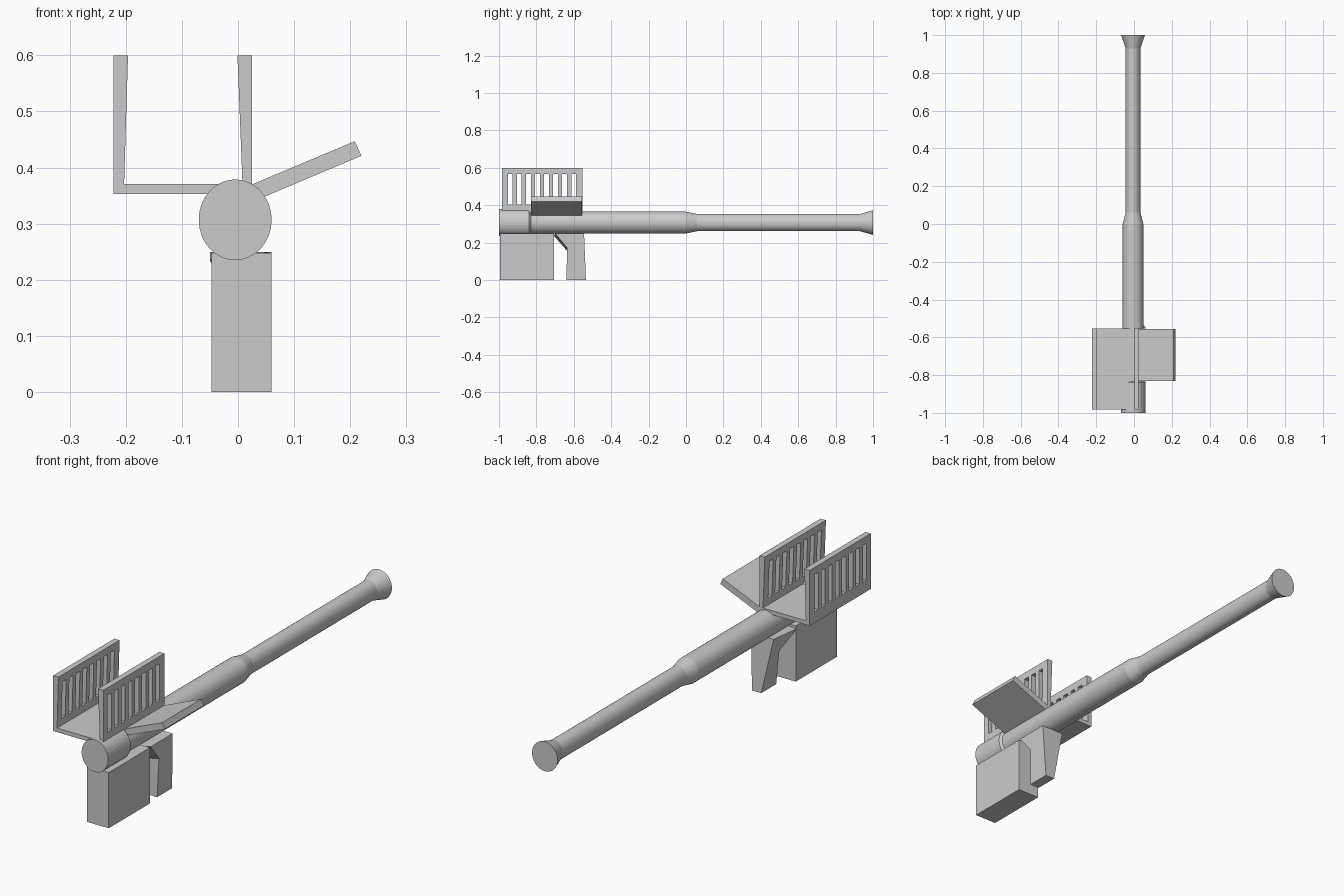
import bpy, bmesh, math

if "Cube" in bpy.data.objects:
    bpy.data.objects.remove(bpy.data.objects["Cube"])

CX, CZ = -0.005, 0.307   # tube axis


def finish(name, bm):
    bmesh.ops.recalc_face_normals(bm, faces=bm.faces)
    me = bpy.data.meshes.new(name)
    bm.to_mesh(me)
    bm.free()
    ob = bpy.data.objects.new(name, me)
    bpy.context.collection.objects.link(ob)
    return ob


def loft(bm, rings):
    """Skin a list of equal-length point rings and cap both ends."""
    vs = [[bm.verts.new(p) for p in r] for r in rings]
    n = len(vs[0])
    for a, b in zip(vs, vs[1:]):
        for i in range(n):
            j = (i + 1) % n
            bm.faces.new((a[i], a[j], b[j], b[i]))
    bm.faces.new(vs[0])
    bm.faces.new(vs[-1])


def prism_y(name, xz, y0, y1):
    """Extrude an x-z profile along y."""
    bm = bmesh.new()
    loft(bm, [[(x, y, z) for x, z in xz] for y in (y0, y1)])
    return finish(name, bm)


def box(bm, x0, x1, y0, y1, z0, z1):
    loft(bm, [[(x0, y, z0), (x1, y, z0), (x1, y, z1), (x0, y, z1)] for y in (y0, y1)])


# Tube: stepped, slightly oval lathe along y (y, x radius, z radius)
SIDES = 32
profile = [(-1.0, 0.065, 0.072), (-0.84, 0.065, 0.072), (-0.83, 0.055, 0.058),
           (0.0, 0.055, 0.058), (0.06, 0.039, 0.046), (0.93, 0.039, 0.046),
           (1.0, 0.063, 0.066)]
bm = bmesh.new()
loft(bm, [[(CX + rx * math.cos(2 * math.pi * i / SIDES), y,
            CZ + rz * math.sin(2 * math.pi * i / SIDES)) for i in range(SIDES)]
          for y, rx, rz in profile])
finish("launch_tube", bm)

# Box under the rear of the tube
bm = bmesh.new()
box(bm, -0.047, 0.06, -0.995, -0.705, 0.0, 0.248)
finish("rear_box", bm)

# Grip: side profile, narrowing towards the bottom
bm = bmesh.new()
loft(bm, [
    [(0.06, -0.700, 0.25), (0.055, -0.635, 0.172), (0.05, -0.64, 0.0),
     (0.05, -0.535, 0.0), (0.06, -0.545, 0.25)],
    [(-0.05, -0.705, 0.235), (-0.015, -0.635, 0.155), (0.004, -0.64, 0.0),
     (0.004, -0.535, 0.0), (-0.05, -0.545, 0.25)]])
finish("grip", bm)

# Open cradle: floor with two upright walls
cradle = prism_y("cradle", [(-0.222, 0.353), (0.025, 0.353), (0.025, 0.6), (-0.001, 0.6),
                            (0.008, 0.371), (-0.203, 0.371), (-0.196, 0.6), (-0.222, 0.6)],
                 -0.983, -0.553)

# Eight slots through both walls
bm = bmesh.new()
for i in range(8):
    y = -0.953 + 0.0485 * i
    box(bm, -0.3, 0.1, y, y + 0.026, 0.403, 0.568)
cutter = finish("slot_cutter", bm)
cutter.hide_render = True
mod = cradle.modifiers.new("slots", 'BOOLEAN')
mod.operation = 'DIFFERENCE'
mod.solver = 'EXACT'
mod.object = cutter
bpy.context.view_layer.objects.active = cradle
bpy.ops.object.modifier_apply(modifier=mod.name)
bpy.data.objects.remove(cutter)

# Slanted side flap
prism_y("side_flap", [(0.018, 0.367), (0.030, 0.341), (0.220, 0.421), (0.208, 0.447)],
        -0.83, -0.555)
